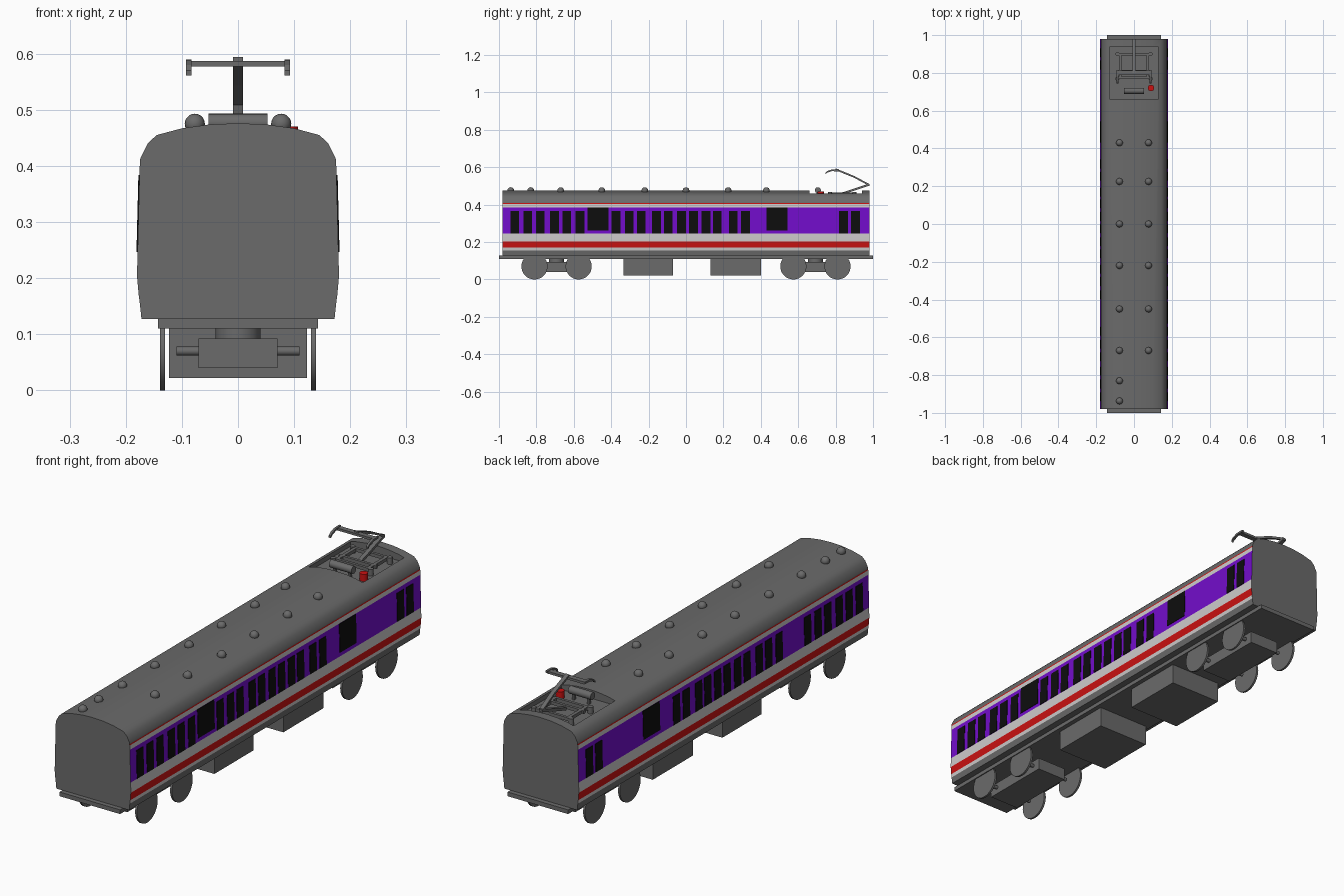
import bpy, bmesh, math
from mathutils import Vector

if "Cube" in bpy.data.objects:
    bpy.data.objects.remove(bpy.data.objects["Cube"])


def material(name, rgb):
    m = bpy.data.materials.new(name)
    m.diffuse_color = (*rgb, 1)
    m.use_nodes = True
    m.node_tree.nodes["Principled BSDF"].inputs["Base Color"].default_value = m.diffuse_color
    return m


GREY = material("grey", (0.145, 0.145, 0.145))
LIGHT = material("light grey", (0.62, 0.6, 0.6))
PURPLE = material("purple", (0.17, 0.004, 0.6))
RED = material("red", (0.6, 0.006, 0.006))
BLACK = material("black", (0.004, 0.004, 0.004))


def finish(bm, name, mats):
    bmesh.ops.recalc_face_normals(bm, faces=bm.faces)
    me = bpy.data.meshes.new(name)
    bm.to_mesh(me)
    bm.free()
    for m in mats:
        me.materials.append(m)
    ob = bpy.data.objects.new(name, me)
    bpy.context.collection.objects.link(ob)
    return ob


def smooth(ob):
    bpy.ops.object.select_all(action='DESELECT')
    bpy.context.view_layer.objects.active = ob
    ob.select_set(True)
    bpy.ops.object.shade_smooth_by_angle(angle=math.radians(35))


def box(name, x, y, z, mat=GREY):
    """Box from (min, max) ranges."""
    bm = bmesh.new()
    bmesh.ops.create_cube(bm, size=1)
    for v in bm.verts:
        v.co = Vector([(r[0] + r[1]) / 2 + c * (r[1] - r[0]) for r, c in zip((x, y, z), v.co)])
    return finish(bm, name, [mat])


def rod(name, a, b, r, mat=GREY, sides=24):
    """Cylinder between two points."""
    a, b = Vector(a), Vector(b)
    bm = bmesh.new()
    bmesh.ops.create_cone(bm, cap_ends=True, segments=sides, radius1=r, radius2=r, depth=(b - a).length)
    q = Vector((0, 0, 1)).rotation_difference(b - a)
    for v in bm.verts:
        v.co = q @ v.co + (a + b) / 2
    ob = finish(bm, name, [mat])
    smooth(ob)
    return ob


def beam(name, pts, x0, x1, t):
    """Flat bar following (y, z) points, between x0 and x1, t thick in z."""
    bm = bmesh.new()
    rings = [[bm.verts.new((x, y, z + d)) for x, d in ((x0, -t / 2), (x1, -t / 2), (x1, t / 2), (x0, t / 2))]
             for y, z in pts]
    for a, b in zip(rings, rings[1:]):
        for i in range(4):
            bm.faces.new((a[i], a[(i + 1) % 4], b[(i + 1) % 4], b[i]))
    bm.faces.new(rings[0])
    bm.faces.new(rings[-1])
    return finish(bm, name, [GREY])


# Half cross-section of the body, with points at each colour boundary
half = [(0.172, 0.127), (0.175, 0.155), (0.177, 0.17), (0.18, 0.203), (0.179, 0.246),
        (0.1755, 0.385), (0.175, 0.404), (0.1745, 0.409), (0.174, 0.414), (0.161, 0.44),
        (0.145, 0.455), (0.1, 0.467), (0.05, 0.474), (0, 0.476)]
bands = [(0.155, 0.17, 2 - 1), (0.17, 0.203, 3), (0.203, 0.246, 1),
         (0.246, 0.385, 2), (0.385, 0.404, 1), (0.404, 0.409, 3)]
profile = half + [(-x, z) for x, z in half[-2::-1]]
bm = bmesh.new()
ends = [[bm.verts.new((x, y, z)) for x, z in profile] for y in (-0.98, 0.98)]
n = len(profile)
for i in range(n):
    j = (i + 1) % n
    f = bm.faces.new((ends[0][i], ends[0][j], ends[1][j], ends[1][i]))
    zc = f.calc_center_median().z
    for lo, hi, k in bands:
        if lo < zc < hi and abs(profile[i][0]) > 0.16:
            f.material_index = k
for e in ends:
    bm.faces.new(e)
body = finish(bm, "carriage_body", [GREY, LIGHT, PURPLE, RED])

# Sunken roof well for the current collector
cutter = box("roof_well_cutter", (-0.127, 0.127), (0.66, 0.94), (0.44, 0.6))
cutter.hide_render = True
mod = body.modifiers.new("roof_well", 'BOOLEAN')
mod.operation = 'DIFFERENCE'
mod.solver = 'EXACT'
mod.object = cutter
bpy.context.view_layer.objects.active = body
bpy.ops.object.modifier_apply(modifier=mod.name)
bpy.data.objects.remove(cutter)
smooth(body)


# Windows and doors: thin plates leaning with the side wall
def side_x(z):
    return 0.179 - (z - 0.246) * 0.0252


def window_row(name, s, spans, z0, z1):
    bm = bmesh.new()
    for y, w in spans:
        v = [bm.verts.new((s * (side_x(z) + d), y + e * w / 2, z))
             for d in (-0.002, 0.002) for e, z in ((-1, z0), (1, z0), (1, z1), (-1, z1))]
        for f in ((0, 1, 2, 3), (4, 5, 6, 7), (0, 1, 5, 4), (1, 2, 6, 5), (2, 3, 7, 6), (3, 0, 4, 7)):
            bm.faces.new([v[i] for i in f])
    finish(bm, name, [BLACK])


windows = [-0.915, -0.847, -0.78, -0.703, -0.637, -0.567, -0.374, -0.304, -0.24, -0.158, -0.094,
           -0.024, 0.04, 0.107, 0.168, 0.252, 0.318, 0.842, 0.906]
for s, side in ((1, "right"), (-1, "left")):
    window_row(side + "_windows", s, [(y, 0.046) for y in windows], 0.247, 0.367)
    doors = [(0.487, 0.112)] + ([(-0.47, 0.112)] if s > 0 else [])
    window_row(side + "_door_windows", s, doors, 0.262, 0.384)

# Roof vents
vents = [(s * 0.077, y) for y in (0.43, 0.225, 0, -0.22, -0.45, -0.67) for s in (-1, 1)]
for x, y in vents + [(-0.077, -0.83), (-0.077, -0.937)]:
    bm = bmesh.new()
    bmesh.ops.create_uvsphere(bm, u_segments=16, v_segments=10, radius=0.018)
    bmesh.ops.translate(bm, verts=bm.verts, vec=(x, y, 0.475))
    smooth(finish(bm, "roof_vent", [GREY]))

# Underframe and equipment boxes
box("underframe", (-0.143, 0.143), (-1, 1), (0.11, 0.128))
for y in ((-0.335, -0.07), (0.13, 0.4)):
    box("equipment_box", (-0.123, 0.123), y, (0.022, 0.112))

# Bogies with thin disc wheels
for c in (-0.692, 0.692):
    box("bogie_frame", (-0.07, 0.07), (c - 0.155, c + 0.155), (0.04, 0.092))
    rod("bogie_pivot", (0, c, 0.09), (0, c, 0.112), 0.04)
    for y in (c - 0.118, c + 0.118):
        rod("axle", (-0.11, y, 0.07), (0.11, y, 0.07), 0.008, sides=12)
        for s in (-1, 1):
            rod("wheel", (s * 0.13, y, 0.07), (s * 0.139, y, 0.07), 0.07, sides=32)

# Equipment in the roof well
rod("air_tank", (-0.053, 0.705, 0.477), (0.053, 0.705, 0.477), 0.016)
for s in (-1, 1):
    box("tank_support", (s * 0.035 - 0.005, s * 0.035 + 0.005), (0.698, 0.712), (0.438, 0.47))
rod("red_insulator", (0.09, 0.72, 0.438), (0.09, 0.72, 0.47), 0.017, RED)
for s in (-1, 1):
    box("collector_base_side", (s * 0.073 - 0.007, s * 0.073 + 0.007), (0.77, 0.905), (0.452, 0.466))
    for y in (0.77, 0.9):
        rod("base_insulator", (s * 0.088, y, 0.438), (s * 0.088, y, 0.468), 0.011, sides=12)
for y in (0.775, 0.81, 0.898):
    box("collector_base_bar", (-0.088, 0.088), (y - 0.006, y + 0.006), (0.452, 0.466))

# Current collector arms and head
beam("lower_arm", [(0.82, 0.455), (0.86, 0.467), (0.978, 0.507)], -0.009, 0.009, 0.012)
beam("upper_arm", [(0.98, 0.505), (0.9, 0.548), (0.8, 0.589)], -0.009, 0.009, 0.01)
box("contact_strip", (-0.088, 0.088), (0.79, 0.812), (0.577, 0.587))
for s in (-1, 1):
    x = sorted((s * 0.083, s * 0.093))
    beam("head_horn", [(0.815, 0.585), (0.78, 0.584), (0.755, 0.575), (0.745, 0.566)], x[0], x[1], 0.009)
